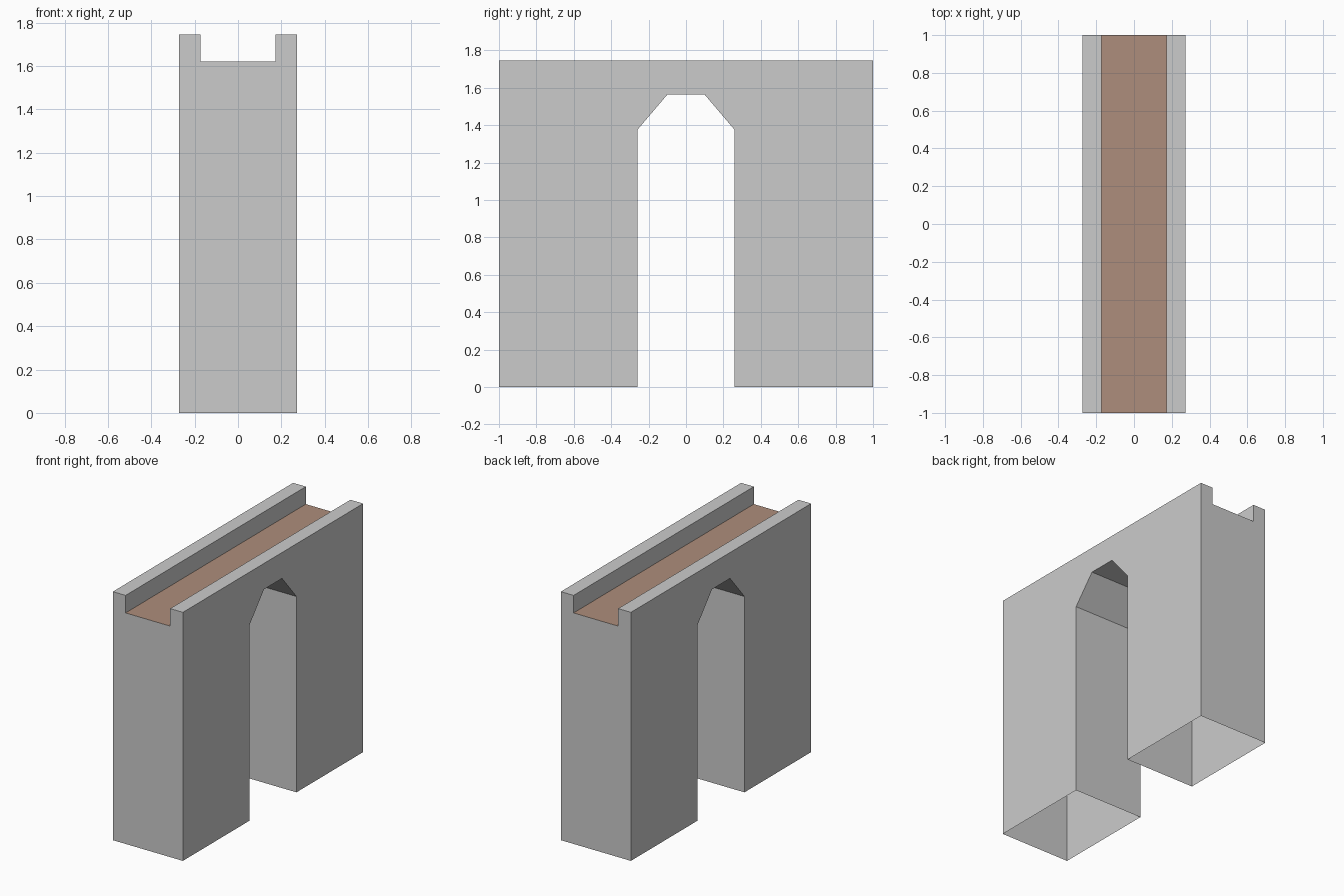
import bpy, bmesh

if "Cube" in bpy.data.objects:
    bpy.data.objects.remove(bpy.data.objects["Cube"])

HALF_W, CHANNEL, TOP, DECK = 0.272, 0.173, 1.745, 1.622
# arch opening and full side outline as (y, z)
arch = [(-0.26, 0), (-0.26, 1.375), (-0.10, 1.563), (0.10, 1.563), (0.26, 1.375), (0.26, 0)]
side = [(-1, 0)] + arch + [(1, 0), (1, TOP), (-1, TOP)]
# channelled end outline as (x, z)
end = [(-HALF_W, 0), (-HALF_W, TOP), (-CHANNEL, TOP), (-CHANNEL, DECK),
       (CHANNEL, DECK), (CHANNEL, TOP), (HALF_W, TOP), (HALF_W, 0)]


def make_object(name, bm):
    mesh = bpy.data.meshes.new(name)
    bm.to_mesh(mesh)
    bm.free()
    obj = bpy.data.objects.new(name, mesh)
    bpy.context.collection.objects.link(obj)
    return obj


def add_face(bm, points):
    return bm.faces.new([bm.verts.new(p) for p in points])


def add_strip(bm, pairs):
    """Quads joining consecutive (start, end) point pairs."""
    for (a, b), (c, d) in zip(pairs, pairs[1:]):
        add_face(bm, [a, c, d, b])


# Stone body: arched sides, notched ends, parapets and arch lining
bm = bmesh.new()
for s in (-1, 1):
    add_face(bm, [(s * HALF_W, y, z) for y, z in side])
    add_face(bm, [(x, s, z) for x, z in end])
add_strip(bm, [((-HALF_W, y, z), (HALF_W, y, z)) for y, z in arch])
add_strip(bm, [((x, -1, z), (x, 1, z)) for x, z in end[1:7]])
for s in (-1, 1):
    add_strip(bm, [((-HALF_W, s * y, 0), (HALF_W, s * y, 0)) for y in (0.26, 1)])
bmesh.ops.remove_doubles(bm, verts=bm.verts, dist=1e-4)
bmesh.ops.recalc_face_normals(bm, faces=bm.faces)

# Open the hollow pier bottoms and leave the channel floor for the deck
openings = [f for f in bm.faces
            if all(abs(v.co.z) < 1e-4 for v in f.verts)
            or all(abs(v.co.z - DECK) < 1e-4 for v in f.verts)]
bmesh.ops.delete(bm, geom=openings, context='FACES')
make_object("arch_wall", bm)

# Brown walkway deck
bm = bmesh.new()
add_face(bm, [(-CHANNEL, -1, DECK), (CHANNEL, -1, DECK), (CHANNEL, 1, DECK), (-CHANNEL, 1, DECK)])
deck = make_object("walkway_deck", bm)
brown = bpy.data.materials.new("brown_deck")
brown.diffuse_color = (0.42, 0.27, 0.20, 1)
brown.use_nodes = True
brown.node_tree.nodes["Principled BSDF"].inputs["Base Color"].default_value = brown.diffuse_color
deck.data.materials.append(brown)
